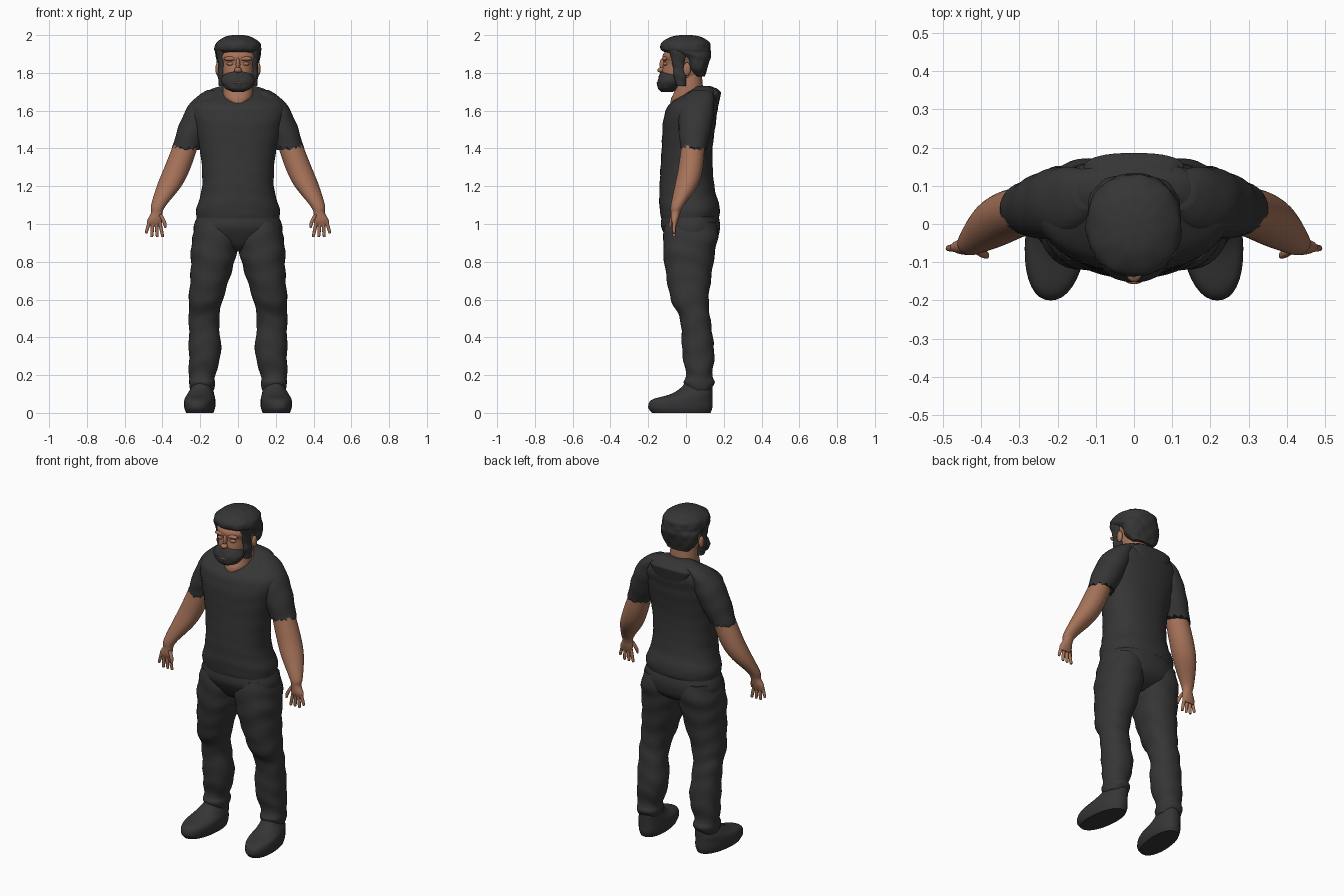
import bpy, bmesh, math
from mathutils import Matrix, Vector

if "Cube" in bpy.data.objects:
    bpy.data.objects.remove(bpy.data.objects["Cube"])


def material(name, rgb):
    mat = bpy.data.materials.new(name)
    mat.use_nodes = True
    mat.diffuse_color = (*rgb, 1)
    bsdf = mat.node_tree.nodes["Principled BSDF"]
    bsdf.inputs["Base Color"].default_value = (*rgb, 1)
    bsdf.inputs["Roughness"].default_value = 0.8
    return mat


DARK = material("charcoal", (0.036, 0.036, 0.037))
SKIN = material("tan skin", (0.38, 0.17, 0.1))


def finish(name, bm, mat):
    """Turn a bmesh into a smooth-shaded object of one colour."""
    bmesh.ops.recalc_face_normals(bm, faces=bm.faces)
    mesh = bpy.data.meshes.new(name)
    bm.to_mesh(mesh)
    bm.free()
    mesh.materials.append(mat)
    ob = bpy.data.objects.new(name, mesh)
    bpy.context.collection.objects.link(ob)
    bpy.ops.object.select_all(action="DESELECT")
    ob.select_set(True)
    bpy.context.view_layer.objects.active = ob
    bpy.ops.object.shade_smooth_by_angle(angle=math.radians(50))


def spline(a, b, c, d, t):
    """Smooth curve from b to c, guided by the neighbours a and d."""
    return b + t / 2 * (c - a + t * (2*a - 5*b + 4*c - d + t * (3*(b - c) + d - a)))


def power_curve(value, power):
    return math.copysign(abs(value) ** (2 / power), value)


def loft(name, mat, rings, side=1, power=2.2, fold=0, freq=60, lumps=2, skew=0, hem=0, sides=36, steps=6):
    """Skin over rings of (x min, x max, y min, y max, z), with cloth folds."""
    last = len(rings) - 1
    rows = []
    for i in range(last):
        around = [rings[min(max(i + k, 0), last)] for k in (-1, 0, 1, 2)]
        for step in range(steps):
            rows.append([spline(*values, step / steps) for values in zip(*around)])
    rows.append(rings[-1])
    bm = bmesh.new()
    loops = []
    for row in rows:
        left, right, front, back, z = row
        loop = []
        for k in range(sides):
            turn = math.tau * k / sides
            bulge = fold * math.sin(freq * z + 1.5 * math.sin(lumps * turn + 7 * z))
            y = (front + back) / 2 + power_curve(math.sin(turn), power) * ((back - front) / 2 + bulge)
            x = (left + right) / 2 + power_curve(math.cos(turn), power) * ((right - left) / 2 + bulge)
            ragged = hem * (k % 3 - 1) if row is rows[-1] else 0
            loop.append(bm.verts.new((side * (x + skew * y), y, z + ragged)))
        loops.append(loop)
    for low, high in zip(loops, loops[1:]):
        for k in range(sides):
            bm.faces.new((low[k - 1], low[k], high[k], high[k - 1]))
    bm.faces.new(loops[0])
    bm.faces.new(loops[-1])
    finish(name, bm, mat)


def centred(*rows):
    """Rings symmetric in x, from (half width, y min, y max, z)."""
    return [(-half, half, front, back, z) for half, front, back, z in rows]


def blob(name, mat, centre, radii):
    """Ellipsoid for small facial features."""
    bm = bmesh.new()
    place = Matrix.Translation(centre) @ Matrix.Diagonal(Vector((*radii, 1)))
    bmesh.ops.create_uvsphere(bm, u_segments=20, v_segments=12, radius=1, matrix=place)
    finish(name, bm, mat)


# Shirt with sloping neckline and a low band behind the neck
loft("shirt", DARK, centred(
    (.22, -.13, .17, 1.03), (.22, -.14, .18, 1.08), (.19, -.14, .15, 1.2),
    (.2, -.13, .14, 1.38), (.24, -.12, .16, 1.55), (.25, -.09, .17, 1.63),
    (.18, -.01, .17, 1.69), (.14, .03, .16, 1.715), (.09, .05, .13, 1.73)),
    fold=.0015, freq=70, sides=48)
loft("back_collar", DARK, centred(
    (.08, .13, .165, 1.6), (.13, .1, .183, 1.68), (.12, .1, .183, 1.7), (.1, .1, .16, 1.72)),
    power=2.6)

# Trouser hips
loft("trouser_hips", DARK, centred(
    (.2, -.12, .16, 1.07), (.22, -.13, .175, 1.03), (.235, -.13, .18, .98),
    (.22, -.1, .165, .92), (.15, -.07, .12, .88), (.04, -.03, .07, .855)), sides=48)

for label, side in (("left_", 1), ("right_", -1)):
    # Trouser leg, loose at the knee and gathered at the ankle
    loft(label + "trouser_leg", DARK, [
        (.02, .22, -.11, .16, 1.01), (.0, .24, -.12, .17, .93), (.005, .25, -.12, .155, .86),
        (.03, .25, -.11, .14, .76), (.08, .26, -.08, .12, .6), (.1, .26, -.03, .13, .49),
        (.09, .26, -.02, .15, .32), (.12, .26, 0, .14, .2), (.12, .26, -.01, .15, .16),
        (.13, .25, .01, .13, .12)], side, fold=.0025, freq=55)

    # Boot with the toe turned slightly outwards
    loft(label + "boot", DARK, [
        (.13, .27, -.18, .13, 0), (.12, .28, -.2, .14, .03), (.12, .28, -.18, .14, .07),
        (.13, .27, -.08, .14, .1), (.14, .25, -.02, .14, .14), (.14, .25, 0, .13, .18)],
        side, skew=-.09)

    # Sleeve with a ragged hem
    loft(label + "sleeve", DARK, [
        (.08, .16, .04, .13, 1.71), (.09, .21, .0, .145, 1.68), (.1, .26, -.03, .15, 1.63),
        (.13, .31, -.04, .14, 1.53), (.2, .35, -.03, .11, 1.4)],
        side, power=2, fold=.0015, hem=.009)

    # Bare arm down to the palm
    loft(label + "arm", SKIN, [
        (.2, .33, -.02, .1, 1.45), (.25, .39, -.04, .09, 1.3), (.3, .43, -.06, .06, 1.2),
        (.38, .46, -.08, -.01, 1.1), (.4, .46, -.08, -.03, 1.06),
        (.4, .48, -.08, -.04, 1.02), (.41, .48, -.07, -.05, .99)], side, power=2)

    # Fingers fan out from the palm
    for i, finger in enumerate(("index", "middle", "ring", "little")):
        root, tip = .415 + .018 * i, .4 + .028 * i
        low = .95 if finger == "little" else .93
        loft(label + finger + "_finger", SKIN, [
            (x - r, x + r, -.063 - r, -.063 + r, z)
            for x, r, z in ((root, .01, 1.01), (tip, .008, low + .01), (tip, .004, low))],
            side, sides=12)
    loft(label + "thumb", SKIN, [
        (.4, .42, -.08, -.06, 1.05), (.38, .4, -.09, -.07, 1.01),
        (.38, .39, -.09, -.08, .98)], side, sides=12)

    # Side hair in front of the ear, ear, brow ridge and closed lid
    loft(label + "sideburn", DARK, [
        (.06, .1, -.05, 0, 1.73), (.07, .107, -.065, 0, 1.79), (.06, .105, -.07, -.01, 1.84),
        (.06, .118, -.09, .02, 1.92)], side, fold=.0015, freq=110)
    blob(label + "ear", SKIN, (side * .107, .005, 1.82), (.013, .02, .035))
    blob(label + "brow", SKIN, (side * .04, -.112, 1.875), (.035, .015, .012))
    blob(label + "eyelid", SKIN, (side * .04, -.108, 1.848), (.02, .013, .01))

# Neck and head
loft("neck", SKIN, centred(
    (.03, -.08, .06, 1.62), (.07, -.08, .08, 1.66), (.08, -.06, .09, 1.71),
    (.07, -.05, .08, 1.82)))
loft("head", SKIN, centred(
    (.04, -.12, .03, 1.72), (.08, -.13, .08, 1.78), (.09, -.12, .1, 1.85),
    (.1, -.12, .1, 1.9), (.04, -.05, .04, 1.97)))
blob("nose_bridge", SKIN, (0, -.12, 1.845), (.012, .02, .035))
blob("nose_tip", SKIN, (0, -.13, 1.815), (.02, .022, .015))
blob("lower_lip", SKIN, (0, -.145, 1.747), (.025, .012, .006))

# Beard and hair
loft("beard", DARK, centred(
    (.03, -.13, -.07, 1.7), (.07, -.15, -.04, 1.72), (.09, -.15, -.02, 1.76),
    (.075, -.14, -.02, 1.79), (.04, -.13, -.04, 1.807)), fold=.0015, freq=130, lumps=7)
loft("hair", DARK, centred(
    (.07, .05, .1, 1.78), (.105, .01, .11, 1.82), (.117, -.02, .13, 1.88),
    (.12, -.11, .13, 1.91), (.125, -.135, .13, 1.93), (.115, -.13, .125, 1.96),
    (.07, -.08, .08, 1.99), (.03, -.03, .03, 2)), fold=.002, freq=80, lumps=9, sides=56)
